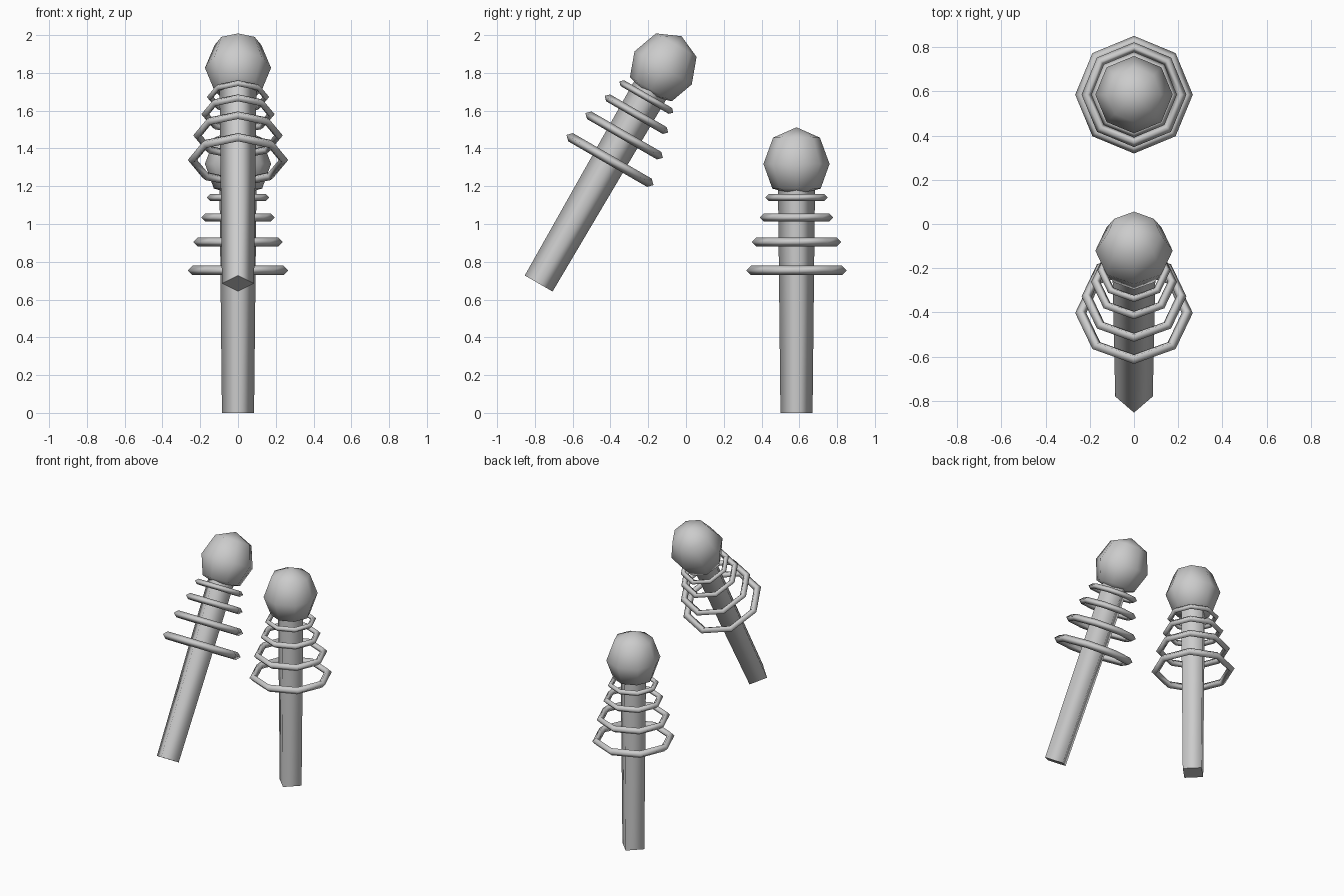
import bpy, bmesh, math
from mathutils import Matrix

if "Cube" in bpy.data.objects:
    bpy.data.objects.remove(bpy.data.objects["Cube"])


def lathe(name, profile, sides, place):
    """Revolve a (radius, height) profile around z; zero radius makes a pole."""
    bm = bmesh.new()
    rings = []
    for r, z in profile:
        n = 1 if r == 0 else sides
        rings.append([bm.verts.new((r * math.cos(2 * math.pi * i / sides),
                                    r * math.sin(2 * math.pi * i / sides), z))
                      for i in range(n)])
    for a, b in zip(rings, rings[1:]):
        for i in range(sides):
            j = (i + 1) % sides
            quad = [a[i % len(a)], a[j % len(a)], b[j % len(b)], b[i % len(b)]]
            bm.faces.new(list(dict.fromkeys(quad)))
    bmesh.ops.recalc_face_normals(bm, faces=bm.faces)
    mesh = bpy.data.meshes.new(name)
    bm.to_mesh(mesh)
    bm.free()
    return finish(mesh, name, place)


def finish(mesh, name, place, smooth=True):
    obj = bpy.data.objects.new(name, mesh)
    bpy.context.collection.objects.link(obj)
    obj.matrix_world = place
    for p in mesh.polygons:
        p.use_smooth = smooth and abs(p.normal.z) < 0.99
    return obj


def torus(name, major, minor, z, place):
    """Eight-sided ring with a diamond cross-section."""
    section = [(major + minor, z), (major, z + minor), (major - minor, z),
               (major, z - minor), (major + minor, z)]
    obj = lathe(name, section, 8, place)
    bm = bmesh.new()
    bm.from_mesh(obj.data)
    bmesh.ops.remove_doubles(bm, verts=bm.verts, dist=1e-5)
    bmesh.ops.recalc_face_normals(bm, faces=bm.faces)
    bm.to_mesh(obj.data)
    bm.free()


RINGS = [(0.147, 0.018, 1.14), (0.173, 0.021, 1.035),
         (0.214, 0.023, 0.905), (0.241, 0.025, 0.755)]


def wand(side, place):
    # four-sided handle, slightly wider at the top
    lathe(side + "_handle", [(0, 0), (0.085, 0), (0.098, 1.2), (0, 1.2)], 4, place)
    # low-poly ball head
    lathe(side + "_head", [(0, 1.15), (0.128, 1.188), (0.175, 1.318),
                           (0.124, 1.457), (0, 1.512)], 8, place)
    # loose rings that grow down the handle
    for i, (major, minor, z) in enumerate(RINGS):
        torus(f"{side}_ring_{i + 1}", major, minor, z, place)


# upright wand at the back, leaning wand at the front
wand("upright", Matrix.Translation((0, 0.585, 0)))
wand("leaning", Matrix.Translation((0, -0.78, 0.685))
     @ Matrix.Rotation(math.radians(-30), 4, 'X'))
